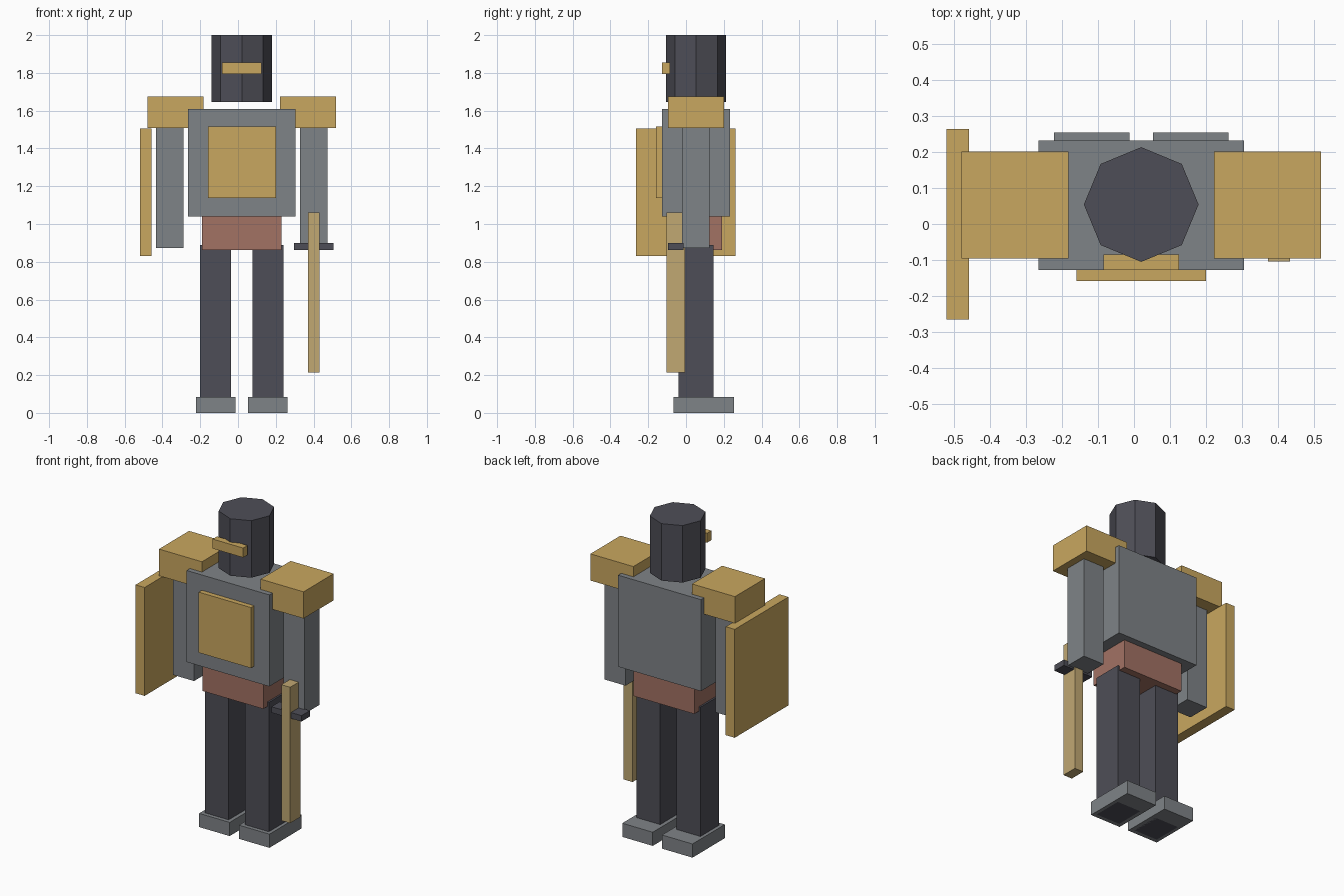
import bpy
import math

if "Cube" in bpy.data.objects:
    bpy.data.objects.remove(bpy.data.objects["Cube"])


def material(name, r, g, b):
    m = bpy.data.materials.new(name)
    m.diffuse_color = (r, g, b, 1.0)
    m.use_nodes = True
    m.node_tree.nodes["Principled BSDF"].inputs["Base Color"].default_value = m.diffuse_color
    return m


GOLD = material("gold", 0.584, 0.386, 0.115)
STEEL = material("steel_grey", 0.212, 0.227, 0.242)
DARK = material("dark_iron", 0.076, 0.076, 0.095)
LEATHER = material("red_leather", 0.361, 0.168, 0.127)
BLADE = material("pale_brass", 0.533, 0.392, 0.171)

MID_X = 0.02  # the body's own mirror plane


def box(name, x, y, z, mat):
    """Box from (min, max) ranges on each axis."""
    bpy.ops.mesh.primitive_cube_add(size=1)
    o = bpy.context.object
    o.name = name
    o.location = [(a + b) / 2 for a, b in (x, y, z)]
    o.scale = [b - a for a, b in (x, y, z)]
    bpy.ops.object.transform_apply(location=False, rotation=False, scale=True)
    o.data.materials.append(mat)
    return o


def pair(name, x, y, z, mat):
    """Left and right copies, x measured outward from the body centre."""
    box("right_" + name, (MID_X + x[0], MID_X + x[1]), y, z, mat)
    box("left_" + name, (MID_X - x[1], MID_X - x[0]), y, z, mat)


# Legs and boots
pair("leg", (0.056, 0.221), (-0.04, 0.145), (0.0, 0.89), DARK)
pair("boot", (0.032, 0.242), (-0.065, 0.253), (0.0, 0.085), STEEL)

# Torso
box("hips", (-0.19, 0.23), (-0.08, 0.19), (0.862, 1.045), LEATHER)
box("torso", (-0.265, 0.305), (-0.127, 0.232), (1.04, 1.61), STEEL)
box("chest_plate", (-0.16, 0.20), (-0.158, -0.12), (1.138, 1.515), GOLD)

# Arms and shoulder guards
pair("arm", (0.309, 0.453), (-0.02, 0.124), (0.874, 1.52), STEEL)
pair("shoulder_guard", (0.202, 0.498), (-0.095, 0.201), (1.508, 1.674), GOLD)

# Helmet with eight sides and a corner facing forward
bpy.ops.mesh.primitive_cylinder_add(vertices=8, radius=0.159, depth=0.355,
                                    location=(MID_X, 0.054, 1.8225))
helmet = bpy.context.object
helmet.name = "helmet"
helmet.data.materials.append(DARK)
box("visor", (-0.085, 0.125), (-0.128, -0.085), (1.795, 1.854), GOLD)

# Shield and sword
box("shield", (-0.52, -0.458), (-0.265, 0.263), (0.83, 1.505), GOLD)
box("sword_blade", (0.371, 0.432), (-0.104, -0.004), (0.214, 1.06), BLADE)
box("sword_guard", (0.297, 0.505), (-0.096, -0.014), (0.863, 0.90), DARK)
